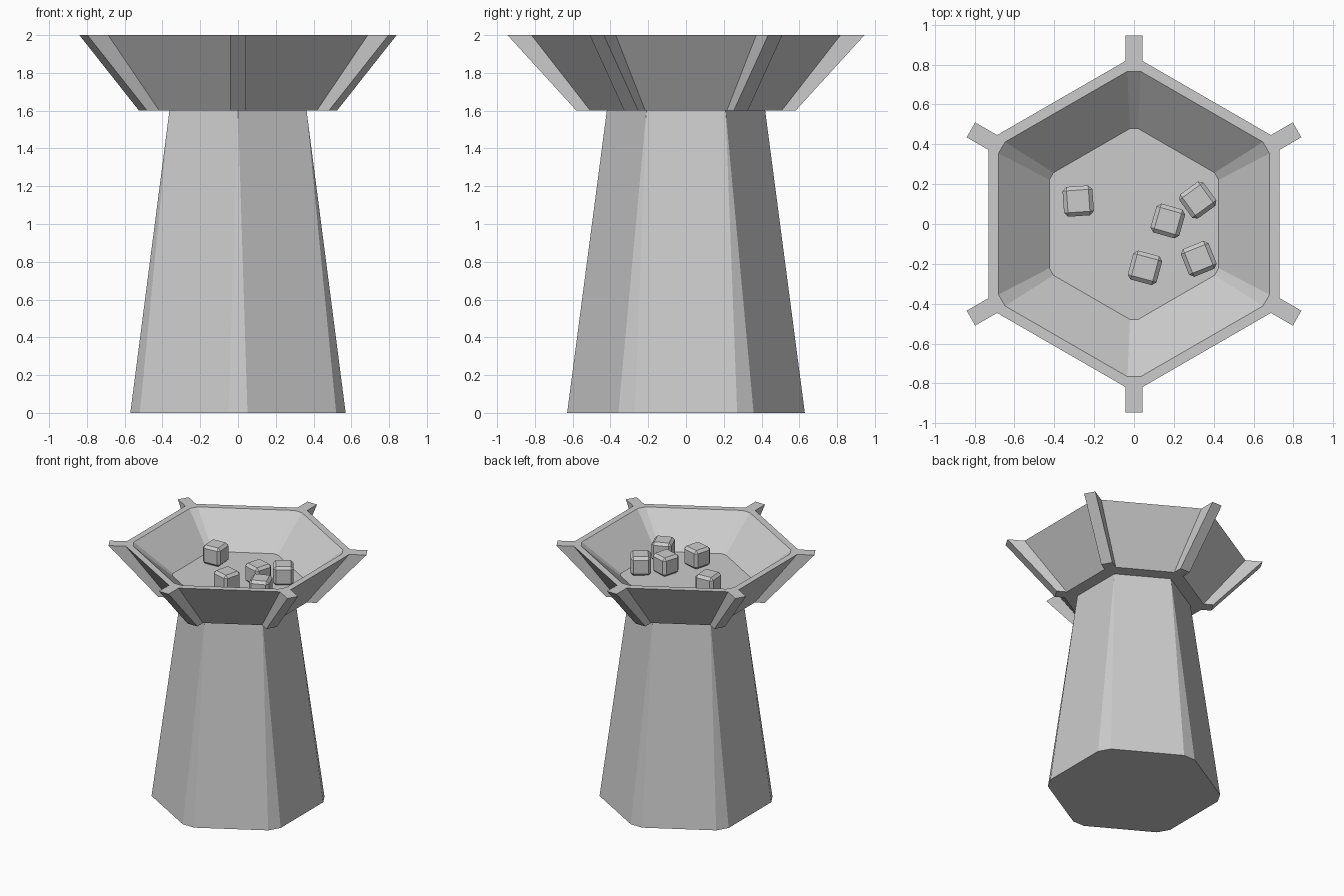
import bpy, bmesh, math
from mathutils import Matrix, Vector

cube = bpy.data.objects.get("Cube")
if cube:
    bpy.data.objects.remove(cube, do_unlink=True)

stone = bpy.data.materials.new("grey_stone")
stone.use_nodes = True
GREY = (0.6, 0.6, 0.6, 1)
stone.diffuse_color = GREY
stone.node_tree.nodes["Principled BSDF"].inputs["Base Color"].default_value = GREY


def finish(name, bm):
    """Clean up the mesh and add it to the scene as a flat-shaded object."""
    bmesh.ops.remove_doubles(bm, verts=bm.verts, dist=0.0001)
    bmesh.ops.recalc_face_normals(bm, faces=bm.faces)
    mesh = bpy.data.meshes.new(name)
    bm.to_mesh(mesh)
    bm.free()
    mesh.materials.append(stone)
    obj = bpy.data.objects.new(name, mesh)
    bpy.context.collection.objects.link(obj)
    return obj


def hexagon(apothem, cut, z):
    """Hexagon with flat sides on +-x, each corner trimmed by cut along its edges."""
    half = apothem * math.tan(math.pi / 6)
    points = []
    for i in range(6):
        turn = Matrix.Rotation(i * math.pi / 3, 3, 'Z')
        for y in (cut - half, half - cut):
            points.append(turn @ Vector((apothem, y, z)))
    return points


def loft(name, sections):
    """Join trimmed hexagons (apothem, cut, z) into a closed solid."""
    bm = bmesh.new()
    rings = [[bm.verts.new(p) for p in hexagon(*s)] for s in sections]
    for a, b in zip(rings, rings[1:]):
        for i in range(12):
            j = (i + 1) % 12
            bm.faces.new((a[i], a[j], b[j], b[i]))
    bm.faces.new(rings[0])
    bm.faces.new(rings[-1])
    return finish(name, bm)


# Tapered column whose trimmed corners sharpen towards the top
loft("column", [(0.57, 0.058, 0), (0.363, 0, 1.6)])

# Flared tray: outside wall, flat rim, inside wall, floor
FLOOR = 1.765
loft("tray", [(0.46, 0.02, 1.6), (0.73, 0.02, 2.0),
              (0.68, 0.038, 2.0), (0.425, 0.024, FLOOR)])

# Sloping ribs on the six tray corners
RIB = [(0.49, 1.6), (0.58, 1.6), (0.945, 2.0), (0.812, 2.0)]
bm = bmesh.new()
for i in range(6):
    turn = Matrix.Rotation(math.radians(30 + 60 * i), 3, 'Z')
    sides = [[bm.verts.new(turn @ Vector((r, y, z))) for r, z in RIB]
             for y in (-0.043, 0.043)]
    for side in sides:
        bm.faces.new(side)
    for k in range(4):
        n = (k + 1) % 4
        bm.faces.new((sides[0][k], sides[0][n], sides[1][n], sides[1][k]))
finish("corner_ribs", bm)

# Loose blocks with trimmed edges, lying on the tray floor: x, y, turn in degrees
SIZE = 0.15
BLOCKS = [(-0.28, 0.115, 4), (0.17, 0.015, -16), (0.32, 0.12, 36),
          (0.055, -0.22, -15), (0.325, -0.175, 22)]
for number, (x, y, angle) in enumerate(BLOCKS, 1):
    bm = bmesh.new()
    bmesh.ops.create_cube(bm, size=SIZE)
    bmesh.ops.bevel(bm, geom=bm.edges[:], offset=0.02, segments=1, affect='EDGES')
    block = finish(f"block_{number}", bm)
    block.location = (x, y, FLOOR + SIZE / 2)
    block.rotation_euler.z = math.radians(angle)
